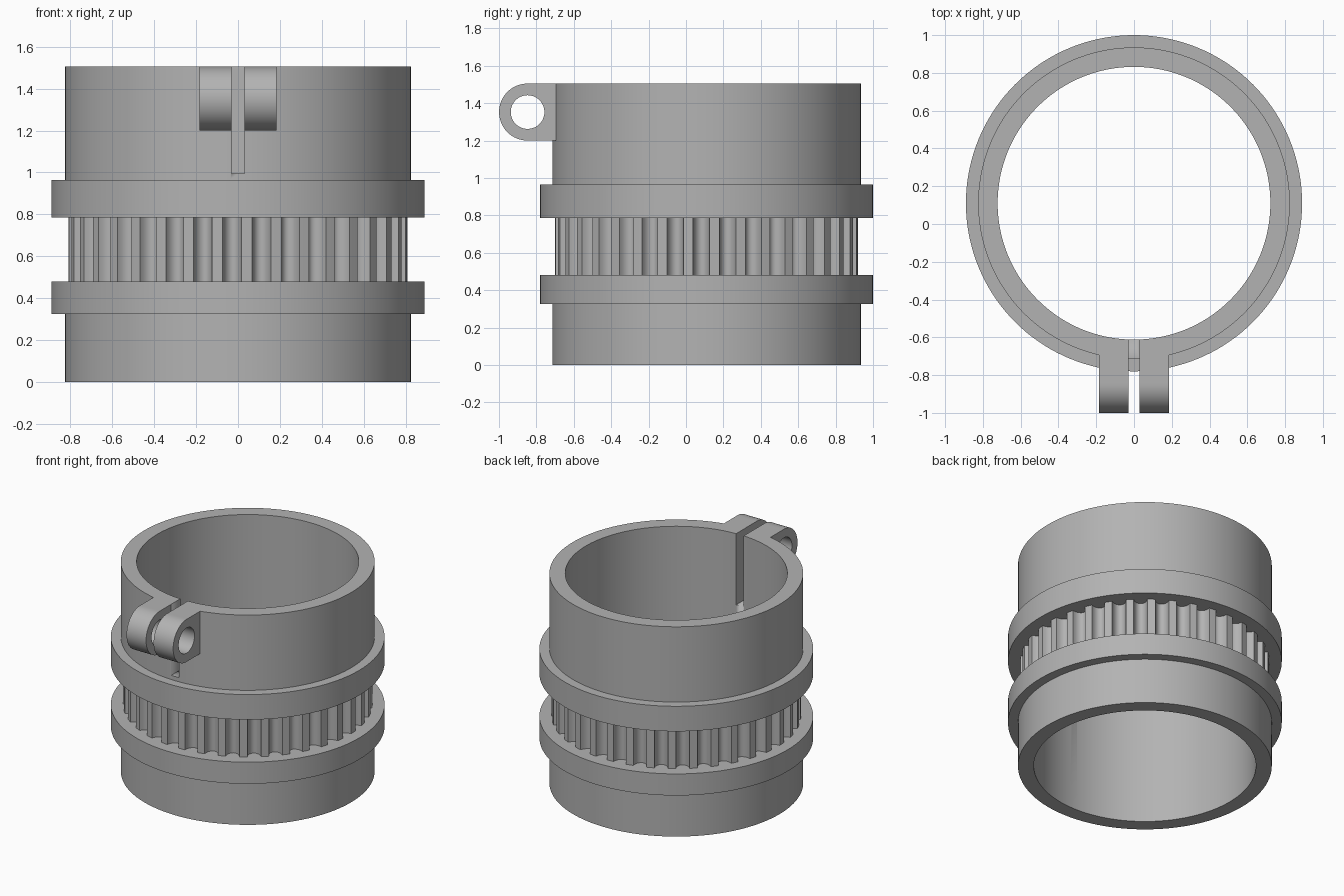
import bpy, bmesh, math

cube = bpy.data.objects.get("Cube")
if cube:
    bpy.data.objects.remove(cube, do_unlink=True)

CY = 0.11            # axis of the sleeve
BORE, BODY, FLANGE = 0.722, 0.825, 0.89
ROOT, TIP, TEETH = 0.75, 0.81, 36
TOP = 1.505
SEG = 144

grey = bpy.data.materials.new("plain grey")
grey.use_nodes = True
colour = (0.45, 0.45, 0.45, 1)
grey.diffuse_color = colour
grey.node_tree.nodes["Principled BSDF"].inputs["Base Color"].default_value = colour


def finish(name, bm, angle=30):
    bmesh.ops.recalc_face_normals(bm, faces=bm.faces)
    me = bpy.data.meshes.new(name)
    bm.to_mesh(me)
    bm.free()
    ob = bpy.data.objects.new(name, me)
    bpy.context.collection.objects.link(ob)
    me.materials.append(grey)
    bpy.ops.object.select_all(action="DESELECT")
    ob.select_set(True)
    bpy.context.view_layer.objects.active = ob
    bpy.ops.object.shade_smooth_by_angle(angle=math.radians(angle))
    return ob


def loft(name, loops, angle=30):
    """Join equal-length closed loops into a closed ring of faces."""
    bm = bmesh.new()
    rings = [[bm.verts.new(p) for p in loop] for loop in loops]
    n = len(rings[0])
    for a, b in zip(rings, rings[1:] + rings[:1]):
        for i in range(n):
            j = (i + 1) % n
            bm.faces.new((a[i], a[j], b[j], b[i]))
    return finish(name, bm, angle)


def circle(r, z):
    steps = [math.tau * i / SEG for i in range(SEG)]
    return [(r * math.cos(t), CY + r * math.sin(t), z) for t in steps]


# Sleeve with two flanges
profile = [(BORE, 0), (BODY, 0), (BODY, 0.325), (FLANGE, 0.325), (FLANGE, 0.48),
           (ROOT - 0.01, 0.48), (ROOT - 0.01, 0.785), (FLANGE, 0.785),
           (FLANGE, 0.965), (BODY, 0.965), (BODY, TOP), (BORE, TOP)]
sleeve = loft("flanged_sleeve", [circle(r, z) for r, z in profile])

# Clamp slot through the front of the wall
bm = bmesh.new()
bmesh.ops.create_cube(bm, size=1)
for v in bm.verts:
    v.co = (v.co.x * 0.06, v.co.y * 0.4 - 0.68, 0.995 + (v.co.z + 0.5) * 0.7)
cutter = finish("slot_cutter", bm)
cutter.hide_render = True
cutter.hide_viewport = True
cut = sleeve.modifiers.new("slot", "BOOLEAN")
cut.operation, cut.solver, cut.object = "DIFFERENCE", "EXACT", cutter

# Toothed belt ring: flat lands with round-bottomed gaps
gap_half, steps = 0.045, 8
phase = -math.pi / 2 - 0.035
outline = []
for k in range(TEETH):
    mid = phase + math.tau * k / TEETH
    for s in range(steps + 1):
        a = math.pi * s / steps
        t = mid - gap_half / TIP * math.cos(a)
        outline.append((TIP - (TIP - ROOT) * math.sin(a), t))
    outline.append((TIP, mid + math.pi / TEETH))


def belt_loop(z, inner=False):
    return [((BORE + 0.01 if inner else r) * math.cos(t),
             CY + (BORE + 0.01 if inner else r) * math.sin(t), z) for r, t in outline]


loft("toothed_ring", [belt_loop(0.475), belt_loop(0.79),
                      belt_loop(0.79, True), belt_loop(0.475, True)], 35)

# Clamp lugs with a bolt hole
ly, lz, lr, hole, back = -0.847, 1.3525, 0.1525, 0.09, -0.69
angles = [math.tau * i / 64 for i in range(64)]


def lug_edge(t):
    c, s = math.cos(t), math.sin(t)
    if c <= 0.001:
        return ly + lr * c, lz + lr * s
    k = min((back - ly) / c, lr / max(abs(s), 1e-6))   # square end into the wall
    return ly + k * c, lz + k * s


for side, label in ((1, "left"), (-1, "right")):
    x0, x1 = 0.03 * side, 0.185 * side
    rim = [lug_edge(t) for t in angles]
    eye = [(ly + hole * math.cos(t), lz + hole * math.sin(t)) for t in angles]
    loft(label + "_clamp_lug", [[(x, y, z) for y, z in ring] for x, ring in
                                ((x0, rim), (x1, rim), (x1, eye), (x0, eye))])
